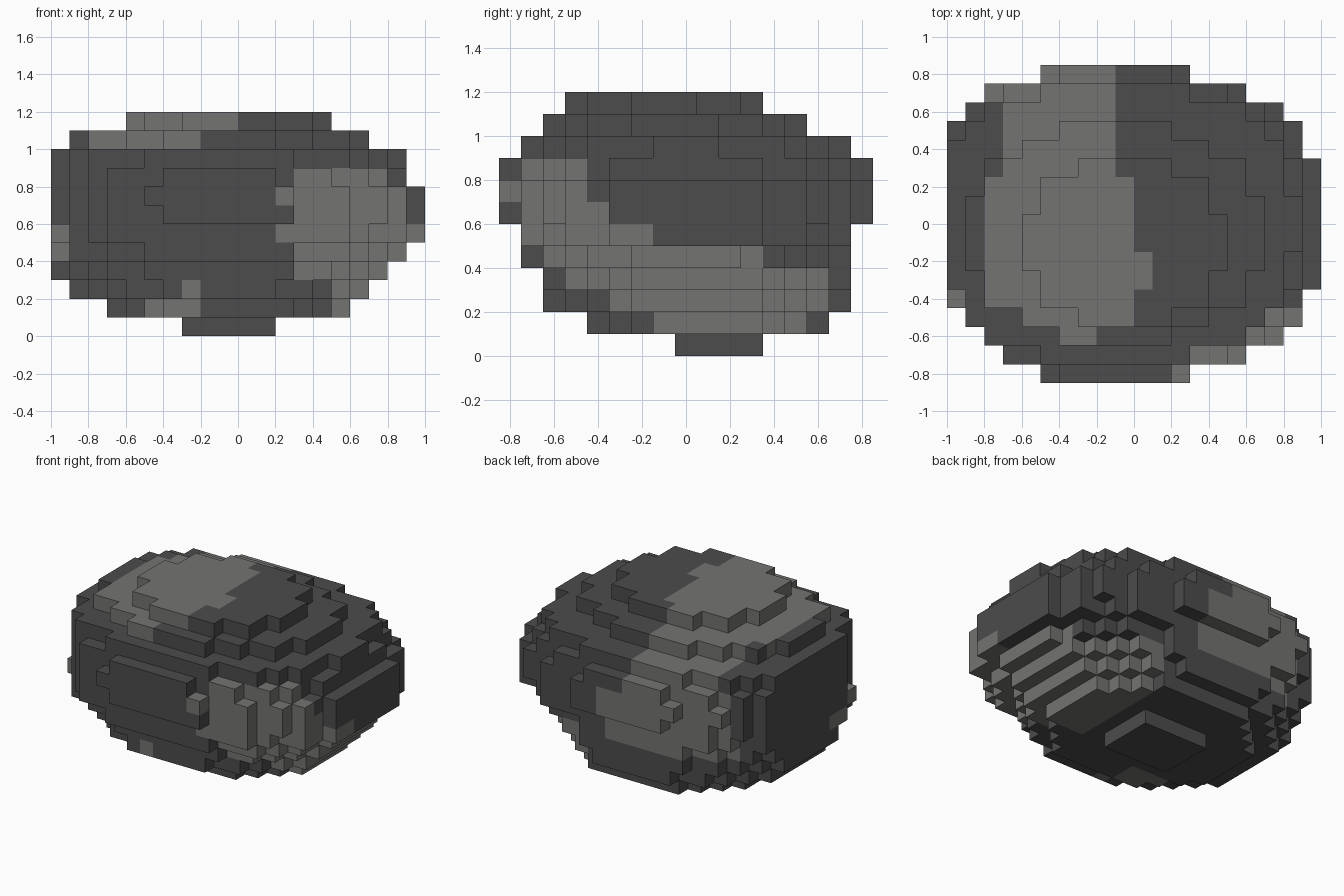
import bpy
import bmesh
from mathutils import Vector

cube = bpy.data.objects.get("Cube")
if cube:
    bpy.data.objects.remove(cube, do_unlink=True)

STEP = 0.1

# Outline of each slab, bottom to top: x min, x max, y min, y max, squareness
LAYERS = [
    (-0.3, 0.2, -0.05, 0.35, 4),
    (-0.7, 0.6, -0.45, 0.65, 2.3),
    (-0.9, 0.7, -0.65, 0.75, 2.2),
    (-1.02, 0.8, -0.65, 0.75, 2.2),
    (-1.06, 0.9, -0.75, 0.75, 2.3),
    (-1.1, 1.0, -0.79, 0.79, 2.5),
    (-1.14, 1.0, -0.825, 0.825, 2.4),
    (-1.14, 1.0, -0.835, 0.835, 2.4),
    (-1.12, 0.9, -0.825, 0.825, 2.4),
    (-1.06, 0.86, -0.76, 0.76, 2.3),
    (-0.9, 0.7, -0.65, 0.55, 2.1),
    (-0.6, 0.5, -0.55, 0.35, 2.1),
]


def centre(i, j, k):
    return (i + 0.5) * STEP, j * STEP, (k + 0.5) * STEP


def is_side_chip(x, y, z):
    return x < -0.9 and -0.45 < y < -0.35 and 0.5 < z < 0.6


def inside(x, y, z, layer):
    x0, x1, y0, y1, power = layer
    u = abs(2 * x - x0 - x1) / (x1 - x0)
    v = abs(2 * y - y0 - y1) / (y1 - y0)
    # The front right corner is worn away, apart from one chip
    worn = x + y < -1.4 or (x < -0.9 and y < -0.35)
    return is_side_chip(x, y, z) or (u ** power + v ** power <= 1 and not worn)


def is_pale(x, y, z):
    # Slanting band round the left flank, with two studs at its front edge
    if y < -0.45:
        high = 0.9
    else:
        high = max(0.5, 0.375 - 0.9 * y) if y < 0.35 else 0.4
    low = max(0.1, 0.1 - 0.6 * (y + 0.1))
    stud = y < -0.65 and x > 0.2 and (0.5 < z < 0.6 or 0.7 < z < 0.8)
    flank = (x > 0.28 or stud) and y < 0.62 and low < z < high
    # Cap on the top
    cap = z > 1 and (abs(x + 0.38) / 0.42) ** 3 + (abs(y + 0.12) / 0.49) ** 3 < 1
    cap_bulge = z > 1 and 0 < x < 0.1 and -0.35 < y < -0.15
    # Strip running down the back
    edge = 0.1 if z < 0.8 else -0.1
    back = y > 0.28 and -0.82 < x < edge and z > 0.4 and (x > -0.72 or y > 0.65 or z < 0.9)
    # Small chips low on the front and on the right side
    chip_low = y < -0.3 and (-0.5 < x < -0.2 and z < 0.2 or -0.3 < x < -0.2 and z < 0.3)
    chip_side = is_side_chip(x, y, z) or (x < -0.9 and -0.35 < y < -0.15 and 0.4 < z < 0.5)
    return flank or cap or cap_bulge or back or chip_low or chip_side


def material(name, colour):
    mat = bpy.data.materials.new(name)
    mat.use_nodes = True
    mat.diffuse_color = colour
    bsdf = mat.node_tree.nodes["Principled BSDF"]
    bsdf.inputs["Base Color"].default_value = colour
    bsdf.inputs["Roughness"].default_value = 0.9
    return mat


# Fill each slab with blocks
blocks = set()
for k, layer in enumerate(LAYERS):
    for i in range(-10, 10):
        for j in range(-8, 9):
            if inside(*centre(i, j, k), layer):
                blocks.add((i, j, k))

# Skin the blocks with only their exposed faces
bm = bmesh.new()
corners = {}


def corner(point):
    key = tuple(round(c * 100) for c in point)
    if key not in corners:
        corners[key] = bm.verts.new(point)
    return corners[key]


for block in sorted(blocks):
    mid = Vector(centre(*block))
    for axis in range(3):
        for sign in (-1, 1):
            beside = list(block)
            beside[axis] += sign
            if tuple(beside) in blocks:
                continue
            normal, a, b = Vector(), Vector(), Vector()
            normal[axis] = sign * STEP / 2
            a[(axis + 1) % 3] = STEP / 2
            b[(axis + 2) % 3] = sign * STEP / 2
            hub = mid + normal
            quad = (hub - a - b, hub + a - b, hub + a + b, hub - a + b)
            face = bm.faces.new([corner(p) for p in quad])
            face.material_index = int(is_pale(*mid))

mesh = bpy.data.meshes.new("boulder")
bm.to_mesh(mesh)
bm.free()
mesh.materials.append(material("dark stone", (0.072, 0.072, 0.072, 1)))
mesh.materials.append(material("pale stone", (0.172, 0.172, 0.165, 1)))
boulder = bpy.data.objects.new("boulder", mesh)
bpy.context.collection.objects.link(boulder)
